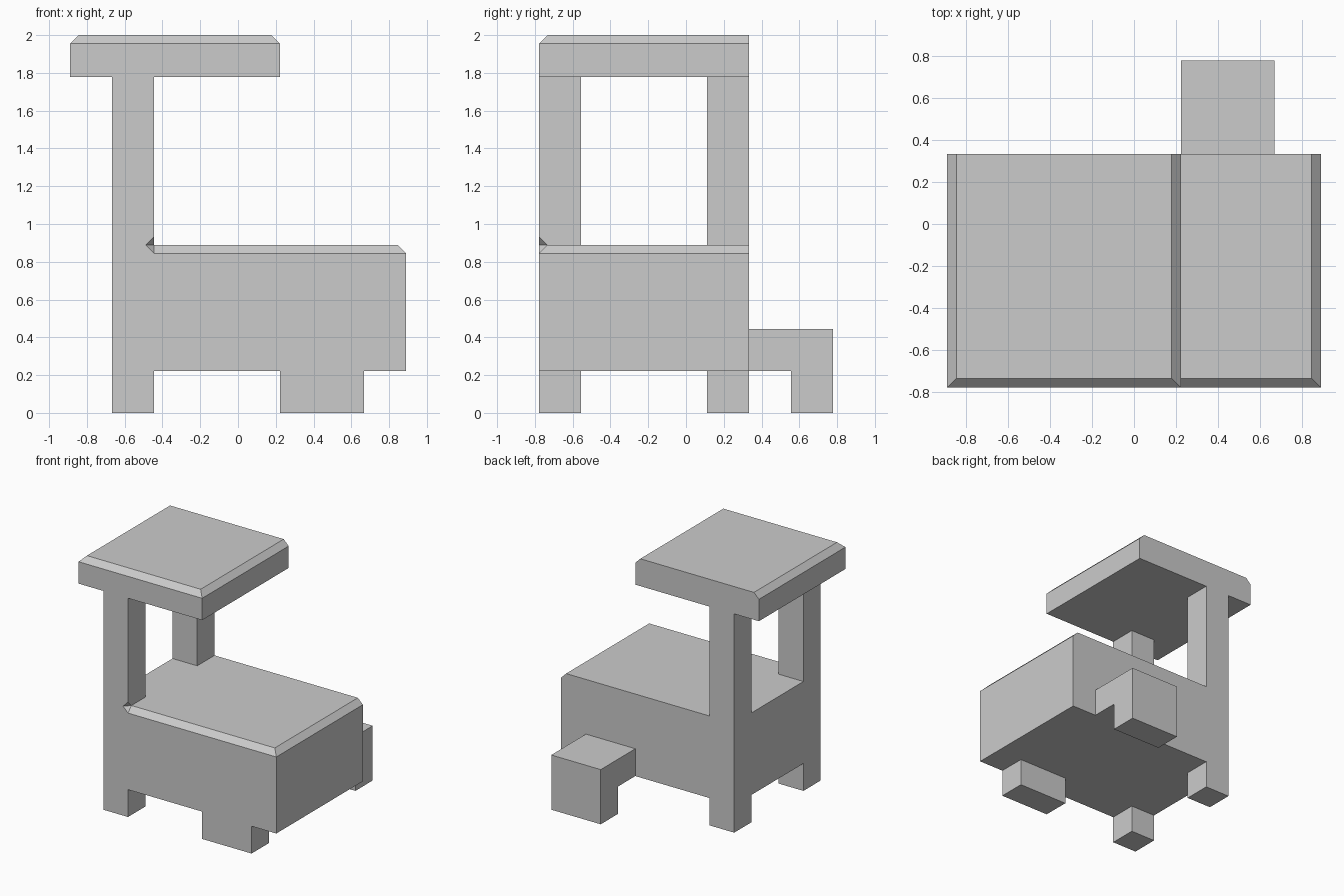
import bpy, bmesh
from mathutils import Vector

if "Cube" in bpy.data.objects:
    bpy.data.objects.remove(bpy.data.objects["Cube"])

U = 2 / 9          # block module: the whole model sits on this grid
CH = 0.2 * U       # chamfer size
LEFT, RIGHT = Vector((-1, 0, 0)), Vector((1, 0, 0))
FRONT, BACK = Vector((0, -1, 0)), Vector((0, 1, 0))
DOWN, UP = Vector((0, 0, -1)), Vector((0, 0, 1))


def block(name, lo, hi, chamfer=(), cut=None, hidden=()):
    """Box in grid modules: chamfered top edges, one cut corner, hidden joint faces removed."""
    lo, hi = Vector(lo) * U, Vector(hi) * U
    mid, half = (lo + hi) / 2, (hi - lo) / 2
    bm = bmesh.new()
    bmesh.ops.create_cube(bm, size=1)
    for v in bm.verts:
        v.co = Vector(mid[i] + v.co[i] * 2 * half[i] for i in range(3))

    def on_side(v, d):
        return abs((v.co - mid).dot(d) - abs(half.dot(d))) < 1e-5

    edges = [e for e in bm.edges
             if any(all(on_side(v, d) and on_side(v, UP) for v in e.verts) for d in chamfer)]
    if edges:
        bmesh.ops.bevel(bm, geom=edges, offset=CH, segments=1, affect='EDGES')
    if cut:
        corner = [v for v in bm.verts if all(on_side(v, d) for d in cut)]
        bmesh.ops.bevel(bm, geom=corner, offset=CH, segments=1, affect='VERTICES')
    bm.normal_update()
    joints = [f for f in bm.faces if any(f.normal.dot(d) > 0.99 for d in hidden)]
    bmesh.ops.delete(bm, geom=joints, context='FACES')
    mesh = bpy.data.meshes.new(name)
    bm.to_mesh(mesh)
    bm.free()
    obj = bpy.data.objects.new(name, mesh)
    bpy.context.collection.objects.link(obj)
    return obj


# Roof slab, chamfered on three sides
block("roof", (-4, -3.5, 8), (1, 1.5, 9), chamfer=(LEFT, RIGHT, FRONT))

# Main body and the section carrying the posts, with its small notched corner
block("body", (-2, -3.5, 1), (4, 1.5, 4), chamfer=(RIGHT, FRONT), hidden=(LEFT,))
block("post_base", (-3, -3.5, 1), (-2, 1.5, 4), cut=(RIGHT, FRONT, UP), hidden=(RIGHT,))

# Roof posts
block("front_post", (-3, -3.5, 4), (-2, -2.5, 8), cut=(RIGHT, FRONT, DOWN), hidden=(UP, DOWN))
block("back_post", (-3, 0.5, 4), (-2, 1.5, 8), hidden=(UP, DOWN))

# Feet
block("front_left_foot", (-3, -3.5, 0), (-2, -2.5, 1), hidden=(UP,))
block("back_left_foot", (-3, 0.5, 0), (-2, 1.5, 1), hidden=(UP,))
block("front_right_foot", (1, -3.5, 0), (3, -2.5, 1), hidden=(UP,))

# Outrigger arm and foot on the back side
block("outrigger_arm", (1, 1.5, 1), (3, 3.5, 2), hidden=(FRONT,))
block("outrigger_foot", (1, 2.5, 0), (3, 3.5, 1), hidden=(UP,))
